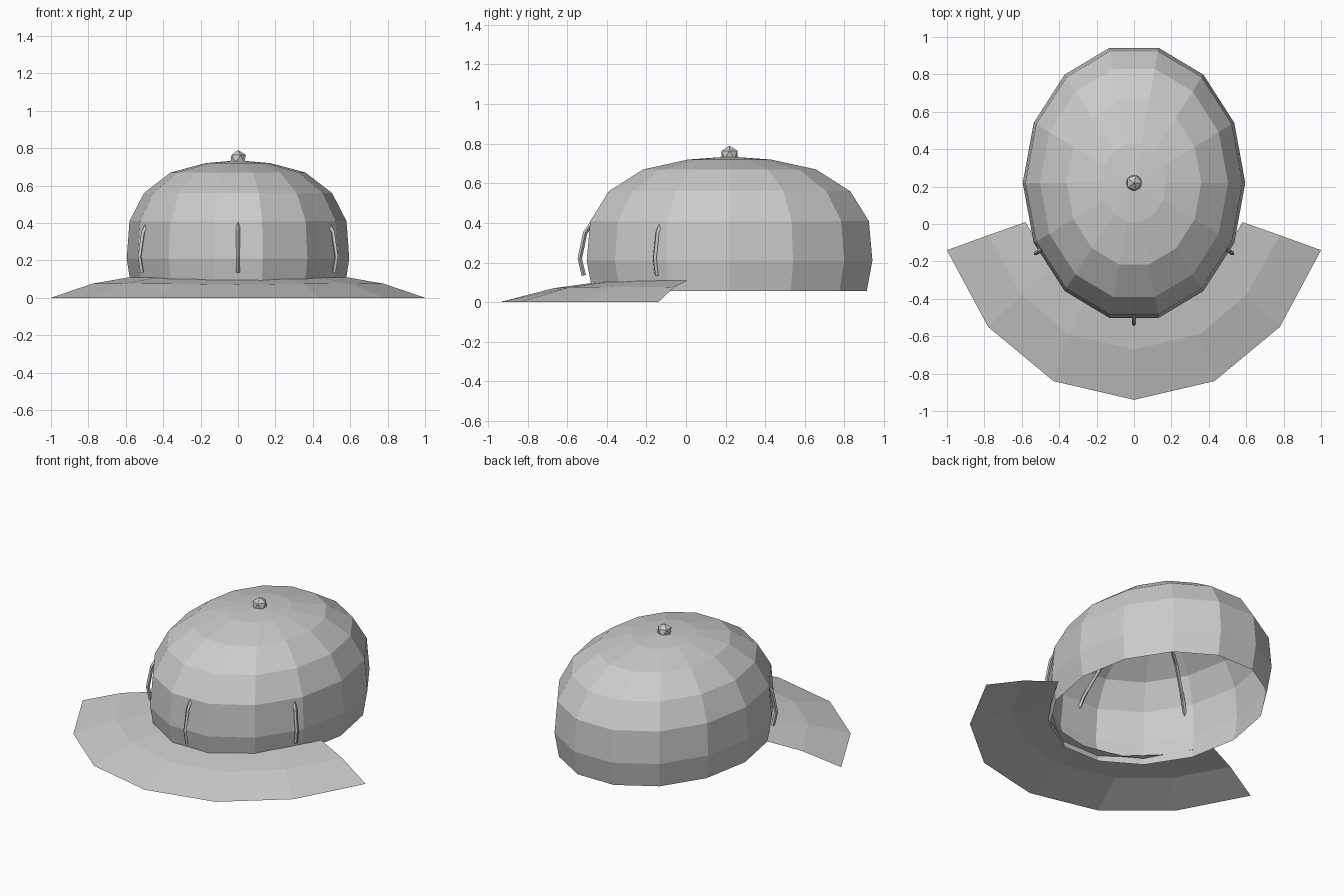
import bpy
import bmesh
from math import sin, cos, pi, radians

cube = bpy.data.objects.get("Cube")
if cube:
    bpy.data.objects.remove(cube, do_unlink=True)

grey = bpy.data.materials.new("plain grey")
grey.use_nodes = True
grey.diffuse_color = (0.6, 0.6, 0.6, 1)
grey.node_tree.nodes["Principled BSDF"].inputs["Base Color"].default_value = (0.6, 0.6, 0.6, 1)

RX, RY, CY = 0.595, 0.74, 0.22    # oval plan of the crown
SIDES = 14


def oval(angle, scale, z):
    return (RX * scale * cos(angle), CY + RY * scale * sin(angle), z)


def add_object(name, data):
    obj = bpy.data.objects.new(name, data)
    data.materials.append(grey)
    bpy.context.collection.objects.link(obj)
    return obj


def finish(name, bm):
    mesh = bpy.data.meshes.new(name)
    bm.to_mesh(mesh)
    bm.free()
    return add_object(name, mesh)


def bridge(bm, lower, upper, closed):
    count = len(lower)
    for i in range(count if closed else count - 1):
        j = (i + 1) % count
        bm.faces.new((lower[i], lower[j], upper[j], upper[i]))


# Crown: open oval dome, one thin surface
bm = bmesh.new()
profile = [(0.96, 0.055), (1, 0.21), (0.975, 0.41), (0.845, 0.56), (0.605, 0.67), (0.29, 0.72)]
rings = [[bm.verts.new(oval(2 * pi * i / SIDES, s, z)) for i in range(SIDES)]
         for s, z in profile]
for lower, upper in zip(rings, rings[1:]):
    bridge(bm, lower, upper, True)
pole = bm.verts.new((0, CY, 0.735))
for i in range(SIDES):
    bm.faces.new((rings[-1][i], rings[-1][(i + 1) % SIDES], pole))
finish("crown", bm)

# Brim: three half arcs from the outer edge to the crown, mirrored across x
bm = bmesh.new()
arcs = [
    [(0, -0.94, 0), (0.43, -0.84, 0), (0.78, -0.55, 0), (1, -0.14, 0)],
    [(0, -0.67, 0.07), (0.35, -0.59, 0.075), (0.6, -0.38, 0.077), (0.78, -0.06, 0.075)],
    [(0, -0.45, 0.1), (0.25, -0.4, 0.102), (0.44, -0.23, 0.107), (0.58, 0.01, 0.11)],
]
rows = []
for half in arcs:
    full = [(-x, y, z) for x, y, z in reversed(half[1:])] + half
    rows.append([bm.verts.new(p) for p in full])
for outer, inner in zip(rows, rows[1:]):
    bridge(bm, outer, inner, False)
finish("brim", bm)

# Button on top
bm = bmesh.new()
bmesh.ops.create_icosphere(bm, subdivisions=1, radius=0.047)
button = finish("top_button", bm)
button.location = (0, CY, 0.743)

# Ribs: outside at the bottom, running through the wall and up inside the dome
rib_path = [(0.995, 0.135), (1.022, 0.22), (0.985, 0.35), (0.91, 0.43),
            (0.66, 0.58), (0.33, 0.67), (0.03, 0.7)]
for name, turn in (("right_rib", -60), ("front_rib", 0), ("left_rib", 60)):
    curve = bpy.data.curves.new(name + "_path", "CURVE")
    curve.dimensions = "3D"
    curve.bevel_depth = 0.011
    curve.bevel_resolution = 0
    curve.use_fill_caps = True
    spline = curve.splines.new("POLY")
    spline.points.add(len(rib_path) - 1)
    for point, (s, z) in zip(spline.points, rib_path):
        point.co = (*oval(radians(turn - 90), s, z), 1)
    helper = bpy.data.objects.new(name + "_path", curve)
    bpy.context.collection.objects.link(helper)
    bpy.context.view_layer.update()
    mesh = bpy.data.meshes.new_from_object(
        helper.evaluated_get(bpy.context.evaluated_depsgraph_get()))
    bpy.data.objects.remove(helper, do_unlink=True)
    mesh.name = name
    mesh.materials.clear()
    for face in mesh.polygons:
        face.use_smooth = False
    add_object(name, mesh)
